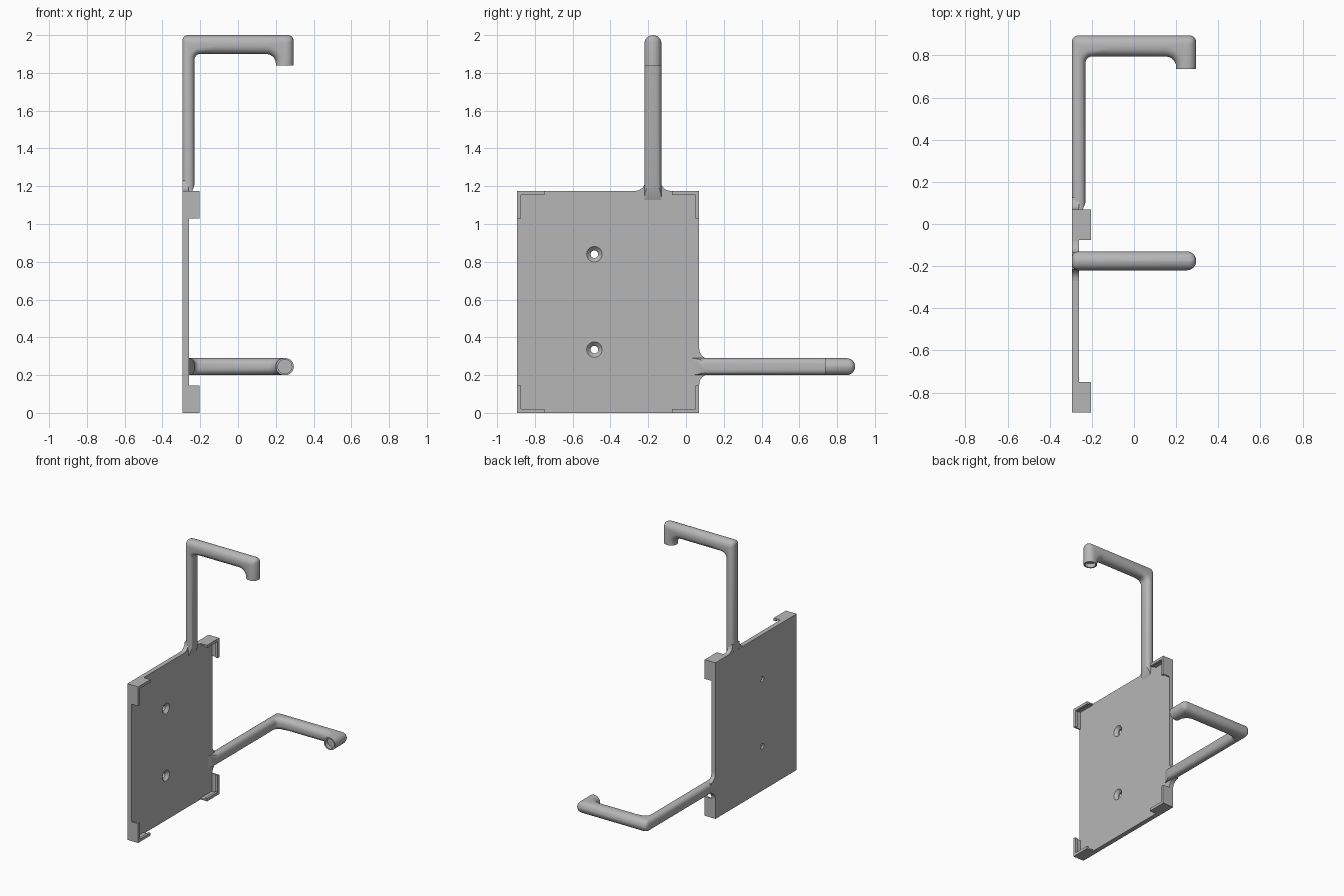
import bpy, bmesh
from math import radians, sin, cos, pi
from mathutils import Matrix, Vector

if "Cube" in bpy.data.objects:
    bpy.data.objects.remove(bpy.data.objects["Cube"])

grey = bpy.data.materials.new("plain_grey")
grey.use_nodes = True
colour = (0.47, 0.47, 0.47, 1)
grey.diffuse_color = colour
grey.node_tree.nodes["Principled BSDF"].inputs["Base Color"].default_value = colour

# Overall plate extents
BACK, FACE, RIM = -0.295, -0.26, -0.205
Y0, Y1, TOP = -0.895, 0.07, 1.175


def finish(name, bm):
    bmesh.ops.recalc_face_normals(bm, faces=bm.faces)
    me = bpy.data.meshes.new(name)
    bm.to_mesh(me)
    bm.free()
    me.materials.append(grey)
    ob = bpy.data.objects.new(name, me)
    bpy.context.collection.objects.link(ob)
    return ob


def prism(points, place, depth):
    """Extrude a flat outline; place() turns 2D points into 3D."""
    bm = bmesh.new()
    face = bm.faces.new([bm.verts.new(place(*p)) for p in points])
    new = bmesh.ops.extrude_face_region(bm, geom=[face])["geom"]
    bmesh.ops.translate(bm, vec=depth, verts=[v for v in new if isinstance(v, bmesh.types.BMVert)])
    return bm


def slab(name, points, x0, x1):
    """Outline in y and z, thick along x."""
    return finish(name, prism(points, lambda y, z: (x0, y, z), (x1 - x0, 0, 0)))


def arc(cx, cy, r, start, end, n=6):
    return [(cx + r * cos(radians(start + (end - start) * i / n)),
             cy + r * sin(radians(start + (end - start) * i / n))) for i in range(n + 1)]


def apply_modifier(ob, mod):
    bpy.context.view_layer.objects.active = ob
    with bpy.context.temp_override(object=ob, active_object=ob):
        bpy.ops.object.modifier_apply(modifier=mod.name)


def cut(ob, cutter):
    cutter.hide_render = True
    mod = ob.modifiers.new("cut", "BOOLEAN")
    mod.operation = "DIFFERENCE"
    mod.object = cutter
    apply_modifier(ob, mod)
    bpy.data.objects.remove(cutter)


def cone(r1, r2, depth, matrix):
    bm = bmesh.new()
    bmesh.ops.create_cone(bm, cap_ends=True, segments=32, radius1=r1, radius2=r2,
                          depth=depth, matrix=matrix)
    return finish("cutter", bm)


parts = []

# Back plate with two countersunk screw holes
plate = slab("back_plate", [(Y0, 0), (Y1, 0), (Y1, TOP), (Y0, TOP)], BACK, FACE)
along_x = Matrix.Rotation(pi / 2, 4, "Y")
for z in (0.335, 0.84):
    cut(plate, cone(0.02, 0.02, 0.2, Matrix.Translation((FACE, -0.485, z)) @ along_x))
    cut(plate, cone(0.02, 0.042, 0.022, Matrix.Translation((FACE - 0.01, -0.485, z)) @ along_x))
parts.append(plate)

# Corner clips: a thin wall and a wider lip, both L-shaped
for side, y, sy in (("front", Y0, 1), ("rear", Y1, -1)):
    for level, z, sz in (("lower", 0, 1), ("upper", TOP, -1)):
        def ell(t, size=0.145):
            outline = [(0, 0), (size, 0), (size, t), (t, t), (t, size), (0, size)]
            return [(y + sy * a, z + sz * b) for a, b in outline]
        parts.append(slab(f"{level}_{side}_clip_wall", ell(0.01), FACE - 0.01, RIM))
        parts.append(slab(f"{level}_{side}_clip_lip", ell(0.021), RIM - 0.018, RIM))


# Hooked arm, drawn standing up with its foot at the plate edge
def make_arm(name, matrix):
    end, tip, inner, half = 0.825, 0.665, -0.23, 0.045
    outline = [(BACK, -0.05), (BACK, end), (0.295, end), (0.295, tip), (0.2, tip)]
    outline += arc(0.15, tip + 0.01, 0.05, 0, 90)
    outline += arc(inner + 0.03, tip + 0.03, 0.03, 90, 180)
    outline += [(inner, -0.05)]
    bm = prism(outline, lambda x, a: (x, -half, a), (0, 2 * half, 0))
    weight = bm.edges.layers.float.new("bevel_weight_edge")
    for e in bm.edges:
        p, q = (v.co for v in e.verts)
        mid = (p + q) / 2
        if abs(p.y - q.y) > half:
            e[weight] = 0.7 if mid.z > end - 0.01 else 0
        elif abs(p.z - q.z) < 0.001 and (mid.z < 0 or abs(mid.z - tip) < 0.001):
            e[weight] = 0
        else:
            e[weight] = 0.7 if mid.x < -0.2 else 1
    arm = finish(name, bm)
    mod = arm.modifiers.new("round", "BEVEL")
    mod.limit_method = "WEIGHT"
    mod.width = 0.044
    mod.segments = 6
    mod.use_clamp_overlap = False
    apply_modifier(arm, mod)
    # Socket in the tip
    cut(arm, cone(0.037, 0.037, 0.06, Matrix.Translation((0.248, 0, tip))))
    # Slanted foot that runs out into the plate
    wedge = [(inner + 0.001, 0.035), (FACE - 0.005, -0.06), (0, -0.06), (0, 0.035)]
    cut(arm, finish("cutter", prism(wedge, lambda x, a: (x, -0.1, a), (0, 0.2, 0))))
    arm.matrix_world = matrix
    parts.append(arm)
    # Curved gussets on both sides of the foot
    for label, s in (("a", 1), ("b", -1)):
        curve = arc(0.095, 0.055, 0.055, 180, 270)
        points = [(s * t, a) for t, a in curve + [(0.095, -0.005), (0.015, -0.005), (0.015, 0.055)]]
        gusset = slab(f"{name}_gusset_{label}", points, BACK + 0.001, FACE - 0.001)
        gusset.matrix_world = matrix
        parts.append(gusset)


make_arm("upper_arm", Matrix.Translation((0, -0.175, TOP)))
make_arm("rear_arm", Matrix.Translation((0, Y1, 0.245)) @ Matrix.Rotation(-pi / 2, 4, "X"))

# Smooth the rounded parts, keep hard edges
bpy.ops.object.select_all(action="DESELECT")
for ob in parts:
    ob.select_set(True)
bpy.context.view_layer.objects.active = plate
bpy.ops.object.shade_smooth_by_angle(angle=radians(30))
